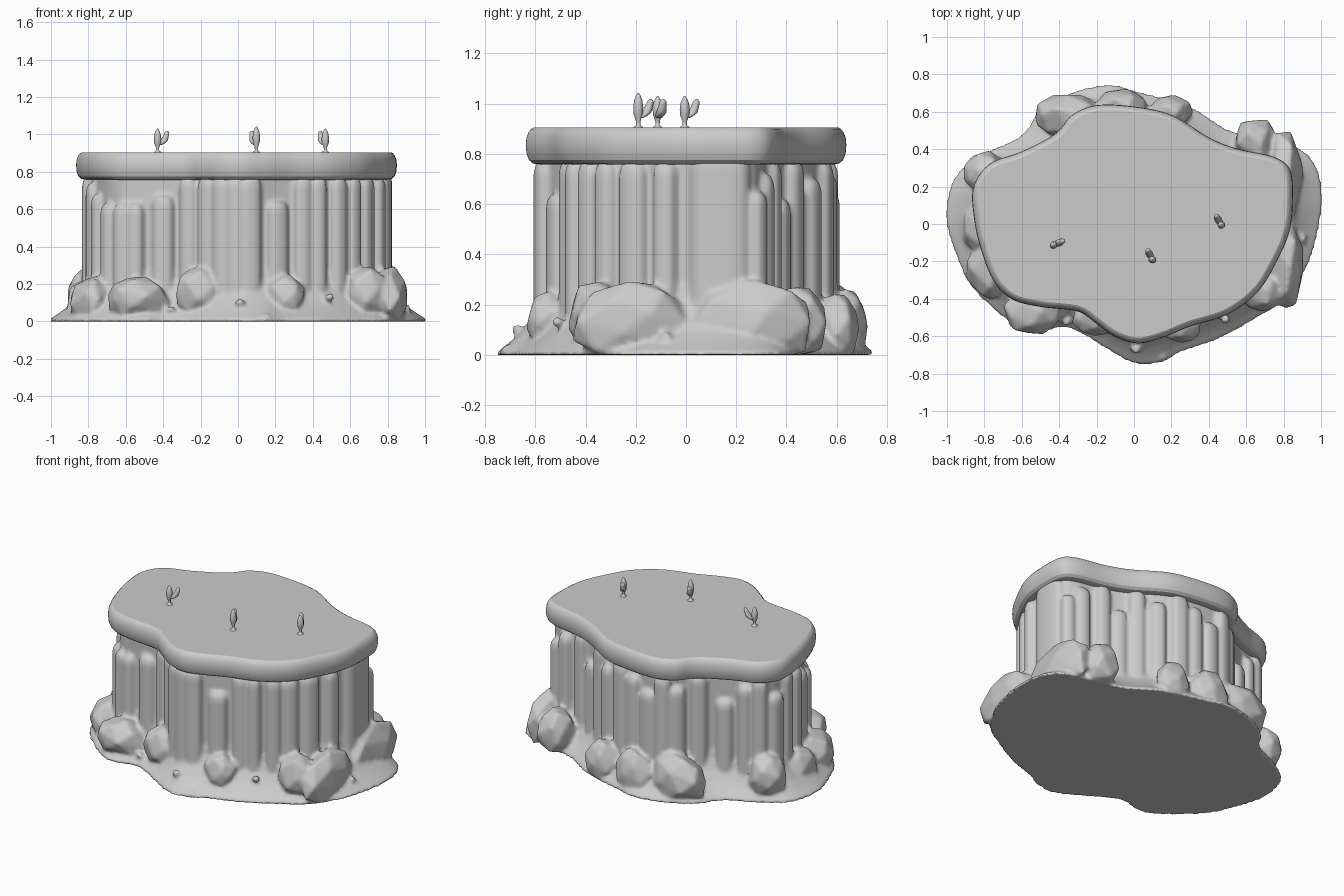
import bpy, bmesh, math, random
from mathutils import Vector

if "Cube" in bpy.data.objects:
    bpy.data.objects.remove(bpy.data.objects["Cube"])

random.seed(4)
TAU = math.tau

# Plan outlines (counter-clockwise from the right side)
CAP = [(.845, .1), (.835, .28), (.75, .355), (.55, .40), (.40, .46), (.2, .58), (0, .625),
       (-.2, .632), (-.33, .58), (-.42, .48), (-.6, .385), (-.77, .32), (-.855, .2), (-.855, .05),
       (-.82, -.12), (-.75, -.3), (-.65, -.4), (-.5, -.44), (-.3, -.465), (-.2, -.53),
       (-.1, -.6), (.02, -.635), (.15, -.605), (.3, -.545), (.5, -.48), (.66, -.36),
       (.76, -.2), (.825, -.05)]
BASE = [(1, .15), (.97, .3), (.88, .4), (.7, .45), (.5, .5), (.3, .62), (0, .71), (-.15, .74),
        (-.35, .69), (-.5, .6), (-.6, .47), (-.8, .37), (-.95, .25), (-1, .05), (-.95, -.15),
        (-.85, -.35), (-.62, -.55), (-.5, -.58), (-.4, -.55), (-.3, -.57), (-.15, -.66),
        (0, -.74), (.15, -.735), (.25, -.68), (.45, -.61), (.65, -.5), (.8, -.4), (.93, -.2),
        (.985, 0)]


def spline(points, steps=12):
    """Closed Catmull-Rom curve through the points."""
    out, n = [], len(points)
    P = [Vector(p) for p in points]
    for i in range(n):
        a, b, c, d = (P[(i + k) % n] for k in (-1, 0, 1, 2))
        for s in range(steps):
            t = s / steps
            out.append(.5 * (2 * b + (c - a) * t + (2 * a - 5 * b + 4 * c - d) * t * t
                             + (3 * b - a - 3 * c + d) * t ** 3))
    return out


def by_angle(points, n=240):
    """Resample an outline at even angles round the centre."""
    pol = sorted((math.atan2(p.y, p.x) % TAU, p.length) for p in spline(points))
    pol = [(pol[-1][0] - TAU, pol[-1][1])] + pol + [(pol[0][0] + TAU, pol[0][1])]
    out, j = [], 0
    for i in range(n):
        a = TAU * i / n
        while pol[j + 1][0] < a:
            j += 1
        (a0, r0), (a1, r1) = pol[j], pol[j + 1]
        r = r0 + (r1 - r0) * (a - a0) / max(a1 - a0, 1e-6)
        out.append(Vector((math.cos(a), math.sin(a))) * r)
    return out


def normals(ring):
    n = len(ring)
    tang = [ring[(i + 2) % n] - ring[i - 2] for i in range(n)]
    return [Vector((t.y, -t.x)).normalized() for t in tang]


def loft(bm, rings):
    """Skin a stack of rings (lists of 3D points) and close both ends."""
    rows = [[bm.verts.new(p) for p in ring] for ring in rings]
    n = len(rows[0])
    for lo, hi in zip(rows, rows[1:]):
        for i in range(n):
            bm.faces.new((lo[i], lo[(i + 1) % n], hi[(i + 1) % n], hi[i]))
    bm.faces.new(rows[0][::-1])
    bm.faces.new(rows[-1])


def finish(bm, name):
    me = bpy.data.meshes.new(name)
    bm.to_mesh(me)
    bm.free()
    ob = bpy.data.objects.new(name, me)
    bpy.context.collection.objects.link(ob)
    return ob


def smooth(ob, deg=40):
    bpy.ops.object.select_all(action='DESELECT')
    ob.select_set(True)
    bpy.context.view_layer.objects.active = ob
    bpy.ops.object.shade_smooth_by_angle(angle=math.radians(deg))


cap, base = by_angle(CAP), by_angle(BASE)
cap_n = normals(cap)


def cap_ring(offset, z):
    return [(p + n * offset).to_3d() + Vector((0, 0, z)) for p, n in zip(cap, cap_n)]


# Rounded plateau cap
bm = bmesh.new()
loft(bm, [cap_ring(o, z) for o, z in
          [(-.09, .765), (-.045, .757), (-.025, .762), (-.01, .775), (0, .80), (.003, .835),
           (0, .865), (-.008, .885), (-.018, .898), (-.028, .904), (-.05, .904)]])
smooth(finish(bm, "plateau_cap"), 25)

# Cliff: core wall with a flared skirt
bm = bmesh.new()
wall = cap_ring(-.07, 0)
rings = []
for t, z in [(0, 0), (0, .01), (.1, .025), (.27, .05), (.5, .09), (.75, .15), (.93, .22),
             (1, .29), (1, .82)]:
    rings.append([(b * 1.008).to_3d().lerp(w, t) + Vector((0, 0, z)) for b, w in zip(base, wall)])
loft(bm, rings)

# Cliff columns: (angle in degrees, top height, half width)
COLUMNS = [(192, .68, .05), (203, .63, .05), (211, .63, .045), (217, .63, .045), (228, .67, .06),
           (238, .77, .05), (249, .77, .055), (258, .77, .05), (267, .77, .05), (278, .77, .06),
           (292, .64, .06), (304, .77, .05), (312, .77, .045), (323, .77, .05), (332, .77, .05),
           (342, .77, .06), (353, .77, .05), (9, .8, .12), (22, .65, .045), (28, .72, .05),
           (36, .77, .05), (44, .62, .05), (53, .77, .055), (65, .70, .055), (79, .77, .06),
           (90, .72, .05), (101, .65, .055), (111, .77, .055), (121, .70, .05), (132, .77, .055),
           (144, .61, .055), (151, .72, .045), (157, .77, .05), (167, .66, .055), (175, .77, .05),
           (184, .74, .05)]
for deg, top, half in COLUMNS:
    i = round(deg / 360 * len(cap)) % len(cap)
    n = cap_n[i]
    t = Vector((-n.y, n.x))
    c = cap[i] - n * .085
    rings = []
    for s, z in [(1, .04), (1, top - .05), (.92, top - .025), (.8, top - .01), (.6, top)]:
        ring = []
        for k in range(24):
            a = TAU * k / 24
            u, v = (math.copysign(abs(f) ** .7, f) for f in (math.cos(a), math.sin(a)))
            ring.append((c + n * u * .062 * s + t * v * half * s).to_3d() + Vector((0, 0, z)))
        rings.append(ring)
    loft(bm, rings)


# Boulders round the foot: (x, y, z, rx, ry, rz)
def boulder(x, y, z, rx, ry, rz, count=24):
    pts = []
    for k in range(count):
        h = 1 - 2 * (k + .5) / count
        a = k * 2.39996 + random.uniform(-.25, .25)
        r = math.sqrt(1 - h * h)
        s = random.uniform(.96, 1.07)
        pts.append(bm.verts.new((x + rx * r * math.cos(a) * s, y + ry * r * math.sin(a) * s,
                                 max(.004, z + rz * h * s))))
    res = bmesh.ops.convex_hull(bm, input=pts)
    junk = [g for g in set(res["geom_interior"] + res["geom_unused"])
            if isinstance(g, bmesh.types.BMVert)]
    bmesh.ops.delete(bm, geom=junk, context='VERTS')


for args in [(-.54, -.465, .12, .17, .13, .13), (-.21, -.50, .16, .13, .10, .14),
             (.25, -.55, .14, .11, .09, .12), (.69, -.36, .15, .12, .11, .15),
             (-.78, -.24, .10, .12, .17, .15), (.81, -.22, .11, .10, .25, .19),
             (.80, .26, .12, .10, .26, .18), (.65, .44, .12, .12, .13, .16),
             (.20, .60, .10, .12, .09, .15), (-.06, .63, .11, .14, .10, .16),
             (-.34, .58, .12, .20, .12, .17), (-.79, .27, .14, .13, .12, .16),
             (-.83, -.02, .08, .09, .14, .15)]:
    boulder(*args)

# Pebbles on the skirt
for x, y, z in [(.01, -.67, .10), (.15, -.71, .02), (.49, -.51, .13), (.90, -.08, .07),
                (-.36, -.52, .06)]:
    boulder(x, y, z, .03, .026, .024, 14)

bmesh.ops.recalc_face_normals(bm, faces=bm.faces[:])
cliff = finish(bm, "cliff_and_boulders")
fuse = cliff.modifiers.new("fuse", 'REMESH')
fuse.mode = 'VOXEL'
fuse.voxel_size = .0125
fuse.use_smooth_shade = True
soft = cliff.modifiers.new("soften", 'SMOOTH')
soft.factor = .5
soft.iterations = 3


# Small cacti: spindle trunk with a raised arm
def cactus(name, x, y, dx, dy, height):
    bm = bmesh.new()

    def tube(path):
        rings = []
        for d, z, r in path:
            rings.append([Vector((x + dx * d + r * math.cos(TAU * k / 12),
                                  y + dy * d + r * math.sin(TAU * k / 12), z)) for k in range(12)])
        loft(bm, rings)
    h = height
    tube([(0, .895, .03), (0, .906, .018), (0, .915, .008), (0, .93, .009), (0, .9 + h * .4, .018),
          (0, .9 + h * .6, .020), (0, .9 + h * .8, .016), (0, .9 + h * .93, .009), (0, .9 + h, .002)])
    tube([(.008, .942, .012), (.022, .952, .018), (.036, .964, .020), (.044, .98, .017),
          (.05, .995, .015), (.054, 1.008, .013), (.056, 1.018, .005)])
    smooth(finish(bm, name), 60)


cactus("cactus_left", -.43, -.113, .92, .4, .13)
cactus("cactus_front", .098, -.19, -.45, .89, .142)
cactus("cactus_right", .467, -.005, -.5, .86, .13)
